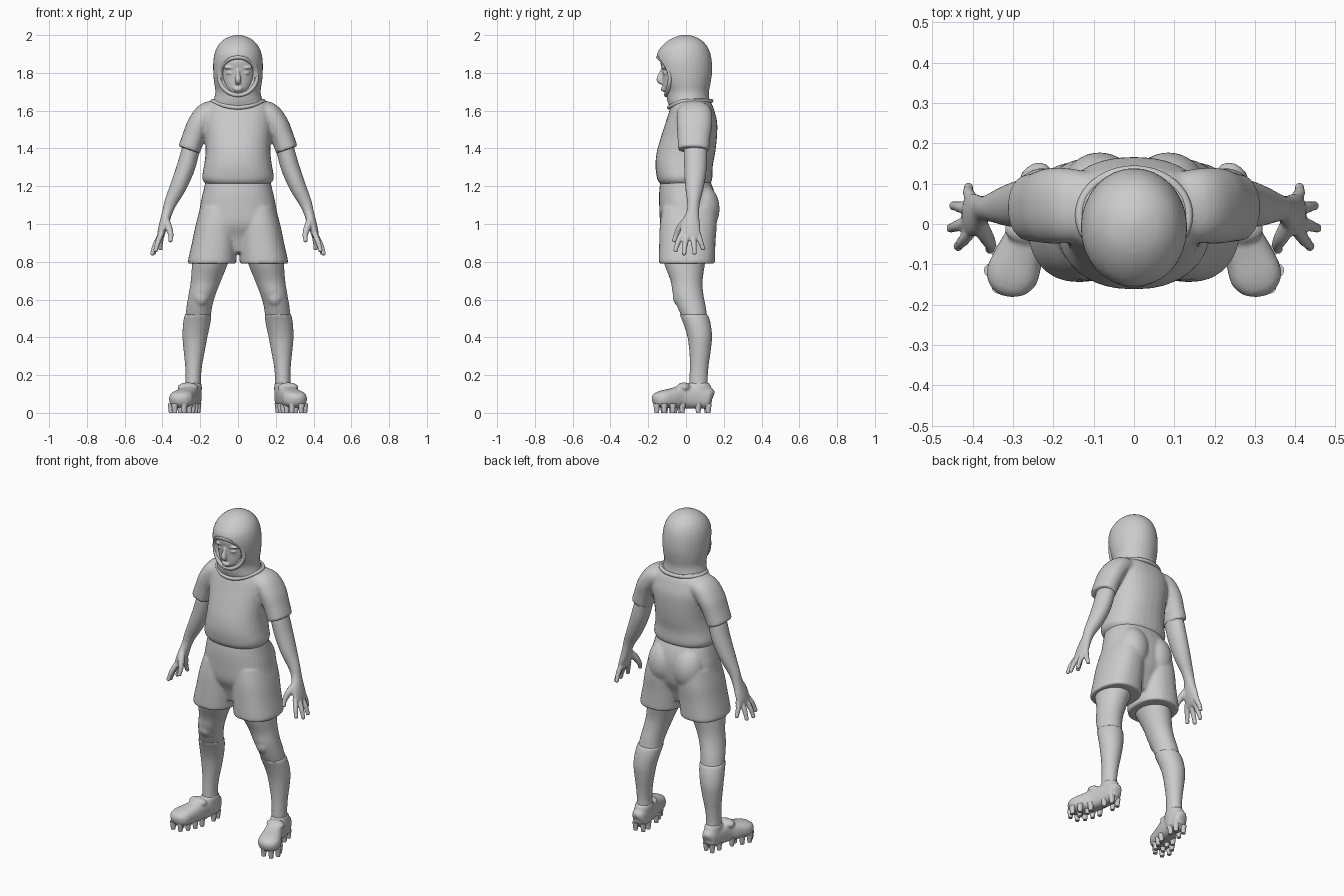
import bpy, bmesh, math
from mathutils import Vector, Matrix

X, Y, Z = Vector((1, 0, 0)), Vector((0, 1, 0)), Vector((0, 0, 1))


def smooth_path(pts, steps=5):
    """Catmull-Rom interpolation of rows of numbers."""
    out, n = [], len(pts)
    for i in range(n - 1):
        p0, p1, p2, p3 = pts[max(i - 1, 0)], pts[i], pts[i + 1], pts[min(i + 2, n - 1)]
        for k in range(steps):
            t = k / steps
            out.append([.5 * (2 * b + (c - a) * t + (2 * a - 5 * b + 4 * c - d) * t * t
                              + (3 * b - a - 3 * c + d) * t ** 3)
                        for a, b, c, d in zip(p0, p1, p2, p3)])
    return out + [list(pts[-1])]


def tube(bm, pts, s=1, ref=Y, flat=False, p=2.0, n=32):
    """Loft rings (x, y, z, half width, half depth) along a path."""
    rows = smooth_path(pts)
    cs = [Vector((r[0] * s, r[1], r[2])) for r in rows]
    rings = []
    for i, r in enumerate(rows):
        t = Z if flat else (cs[min(i + 1, len(cs) - 1)] - cs[max(i - 1, 0)]).normalized()
        u = ref.cross(t).normalized()
        v = t.cross(u)
        ring = []
        for k in range(n):
            a = 2 * math.pi * k / n
            c, d = math.cos(a), math.sin(a)
            ring.append(bm.verts.new(cs[i]
                        + u * (max(r[3], .002) * math.copysign(abs(c) ** (2 / p), c))
                        + v * (max(r[4], .002) * math.copysign(abs(d) ** (2 / p), d))))
        rings.append(ring)
    for a, b in zip(rings, rings[1:]):
        for k in range(n):
            bm.faces.new((a[k], a[(k + 1) % n], b[(k + 1) % n], b[k]))
    bm.faces.new(rings[0])
    bm.faces.new(rings[-1])


def stack(bm, rows, s=1, p=2.0):
    """Horizontal rings from (z, centre x, half width, y front, y back)."""
    tube(bm, [(x, (a + b) / 2, z, w, (b - a) / 2) for z, x, w, a, b in rows], s, flat=True, p=p)


def ball(bm, c, r):
    bmesh.ops.create_uvsphere(bm, u_segments=24, v_segments=16, radius=1,
                              matrix=Matrix.Translation(c) @ Matrix.Diagonal((*r, 1)))


def make(name, bm, voxel=.009, smooth=4, mirror=False, cutter=None):
    bmesh.ops.recalc_face_normals(bm, faces=bm.faces[:])
    me = bpy.data.meshes.new(name)
    bm.to_mesh(me)
    bm.free()
    ob = bpy.data.objects.new(name, me)
    bpy.context.collection.objects.link(ob)
    if cutter:
        m = ob.modifiers.new("opening", 'BOOLEAN')
        m.operation, m.object, m.solver = 'DIFFERENCE', cutter, 'EXACT'
    if voxel:
        m = ob.modifiers.new("fuse", 'REMESH')
        m.mode, m.voxel_size, m.use_smooth_shade = 'VOXEL', voxel, True
        m = ob.modifiers.new("soften", 'SMOOTH')
        m.factor, m.iterations = .5, smooth
    if mirror:
        ob.modifiers.new("mirror", 'MIRROR').use_mirror_merge = False
    return ob


def loop_cord(name, fn, radius, n=48):
    """Closed round cord through fn(angle)."""
    cu = bpy.data.curves.new(name, 'CURVE')
    cu.dimensions, cu.bevel_depth, cu.bevel_resolution = '3D', radius, 4
    sp = cu.splines.new('POLY')
    sp.points.add(n - 1)
    for i, q in enumerate(sp.points):
        q.co = (*fn(2 * math.pi * i / n), 1)
    sp.use_cyclic_u = True
    sp.use_smooth = True
    bpy.context.collection.objects.link(bpy.data.objects.new(name, cu))


# face
bm = bmesh.new()
stack(bm, [(1.66, 0, .04, -.08, .05), (1.685, 0, .055, -.107, .06), (1.72, 0, .078, -.122, .07),
           (1.77, 0, .095, -.124, .08), (1.815, 0, .1, -.128, .08), (1.86, 0, .1, -.135, .08),
           (1.91, 0, .08, -.12, .06)])
tube(bm, [(0, -.122, 1.82, .01, .01), (0, -.132, 1.79, .011, .014), (0, -.14, 1.762, .017, .016),
          (0, -.125, 1.745, .014, .01)])
ball(bm, (0, -.12, 1.718), (.026, .015, .006))
ball(bm, (0, -.12, 1.708), (.022, .014, .006))
for s in (1, -1):
    ball(bm, (s * .04, -.105, 1.80), (.022, .018, .011))
    ball(bm, (s * .042, -.108, 1.828), (.034, .022, .009))
make("face", bm, .005, 3)

# head scarf with face opening
bm = bmesh.new()
ball(bm, (0, -.19, 1.785), (.116, .15, .106))
cutter = make("opening_cutter", bm, None)
cutter.hide_render = True
cutter.hide_set(True)
bm = bmesh.new()
stack(bm, [(1.58, 0, .12, -.07, .12), (1.62, 0, .148, -.088, .137), (1.655, 0, .13, -.1, .125),
           (1.7, 0, .12, -.108, .122), (1.75, 0, .127, -.13, .131), (1.8, 0, .131, -.148, .138),
           (1.86, 0, .131, -.158, .137), (1.91, 0, .122, -.15, .127), (1.95, 0, .102, -.12, .106),
           (1.98, 0, .07, -.08, .072), (1.996, 0, .033, -.04, .035), (2.002, 0, .004, -.005, .005)])
make("head_scarf", bm, .008, 2, cutter=cutter)
loop_cord("scarf_rim", lambda a: (.1 * math.cos(a),
          -.085 - (.062 if math.sin(a) > 0 else .02) * math.sin(a) ** 2,
          1.783 + .1 * math.sin(a)), .011)
loop_cord("collar", lambda a: (.135 * math.cos(a), .022 + .112 * math.sin(a),
          1.652 - .035 * max(0, -math.sin(a)) ** 2), .011)

# shirt with sleeves
bm = bmesh.new()
stack(bm, [(1.208, 0, .165, -.13, .12), (1.225, 0, .182, -.147, .135), (1.25, 0, .19, -.155, .14),
           (1.31, 0, .18, -.162, .142), (1.38, 0, .172, -.155, .155), (1.46, 0, .175, -.133, .164),
           (1.54, 0, .183, -.107, .165), (1.6, 0, .178, -.088, .15), (1.635, 0, .16, -.075, .137),
           (1.665, 0, .125, -.06, .115)], p=2.3)
for s in (1, -1):
    tube(bm, [(.08, .04, 1.595, .05, .08), (.155, .045, 1.587, .062, .092), (.205, .045, 1.53, .062, .094),
              (.235, .042, 1.46, .06, .087), (.259, .04, 1.392, .06, .083)], s, p=2.2)
make("shirt", bm, .009, 4)

# shorts
bm = bmesh.new()
stack(bm, [(.85, 0, .07, -.08, .09), (.93, 0, .15, -.105, .12), (1.0, 0, .21, -.135, .15),
           (1.1, 0, .2, -.142, .16), (1.17, 0, .185, -.142, .15), (1.235, 0, .17, -.135, .125)], p=2.3)
for s in (1, -1):
    stack(bm, [(.79, .136, .126, -.142, .152), (.81, .136, .128, -.144, .154), (.9, .124, .12, -.142, .156),
               (1.0, .112, .111, -.138, .163), (1.09, .098, .1, -.125, .16)], s, p=2.3)
    ball(bm, (s * .085, .085, 1.08), (.095, .093, .13))
make("shorts", bm, .009, 3)

# legs
bm = bmesh.new()
stack(bm, [(.49, .213, .068, -.015, .115), (.56, .205, .068, -.045, .105), (.63, .189, .072, -.07, .092),
           (.7, .17, .08, -.082, .088), (.8, .146, .096, -.118, .102), (.88, .13, .1, -.12, .11)])
ball(bm, (.195, -.035, .615), (.042, .035, .05))
make("leg", bm, .008, 3, mirror=True)

# socks
bm = bmesh.new()
stack(bm, [(.1, .237, .045, .015, .12), (.18, .237, .041, .018, .115), (.25, .235, .045, .02, .12),
           (.32, .232, .055, .018, .13), (.4, .228, .066, .008, .138), (.47, .219, .072, -.013, .131),
           (.52, .211, .072, -.034, .117)])
make("sock", bm, .008, 2, mirror=True)

# shoes: body, ankle collar, tongue flap and studs
bm = bmesh.new()
tube(bm, [(.238, .139, .075, .015, .03), (.238, .122, .08, .04, .055), (.246, .06, .084, .046, .06),
          (.262, -.02, .083, .051, .06), (.285, -.08, .077, .06, .052), (.303, -.13, .072, .064, .045),
          (.312, -.163, .067, .045, .034), (.315, -.177, .064, .015, .014)], ref=Z, p=2.6)
stack(bm, [(.05, .24, .045, .01, .138), (.11, .239, .047, .0, .138), (.145, .238, .046, .005, .13),
           (.16, .238, .04, .015, .12)])
ball(bm, (.265, -.012, .135), (.056, .038, .026))
make("shoe", bm, .007, 2, mirror=True)
bm = bmesh.new()
for x, y in ((.215, .11), (.262, .118), (.212, .065), (.272, .065), (.225, -.03), (.3, -.02), (.24, -.075),
             (.335, -.07), (.29, -.06), (.258, -.12), (.354, -.115), (.305, -.11), (.285, -.155), (.335, -.155)):
    bmesh.ops.create_cone(bm, segments=12, cap_ends=True, radius1=.012, radius2=.018, depth=.05,
                          matrix=Matrix.Translation((x, y, .025)))
studs = make("shoe_studs", bm, None, mirror=True)

# arms and hands
bm = bmesh.new()
tube(bm, [(.2, .05, 1.52, .045, .06), (.247, .05, 1.4, .048, .062), (.276, .05, 1.3, .049, .06),
          (.315, .045, 1.2, .044, .05), (.356, .04, 1.115, .034, .034), (.375, .036, 1.06, .027, .034),
          (.392, .025, 1.0, .025, .05), (.407, .022, .95, .02, .054), (.414, .022, .925, .013, .048)])
for a, b, c in (((.405, -.02, .95), (.424, -.042, .905), (.436, -.055, .862)),
                ((.408, .008, .945), (.436, -.004, .895), (.453, -.01, .845)),
                ((.406, .037, .945), (.43, .042, .895), (.446, .045, .848)),
                ((.4, .062, .955), (.41, .076, .91), (.41, .09, .872))):
    tube(bm, [(*a, .015, .015), (*b, .0145, .0145), (*c, .011, .011)], n=16)
    ball(bm, c, (.013, .013, .013))
tube(bm, [(.385, .01, 1.03, .018, .018), (.368, -.028, .985, .019, .02), (.356, -.05, .945, .015, .015),
          (.357, -.062, .915, .011, .011)], n=16)
ball(bm, (.357, -.062, .914), (.013, .013, .013))
make("arm", bm, .006, 3, mirror=True)
